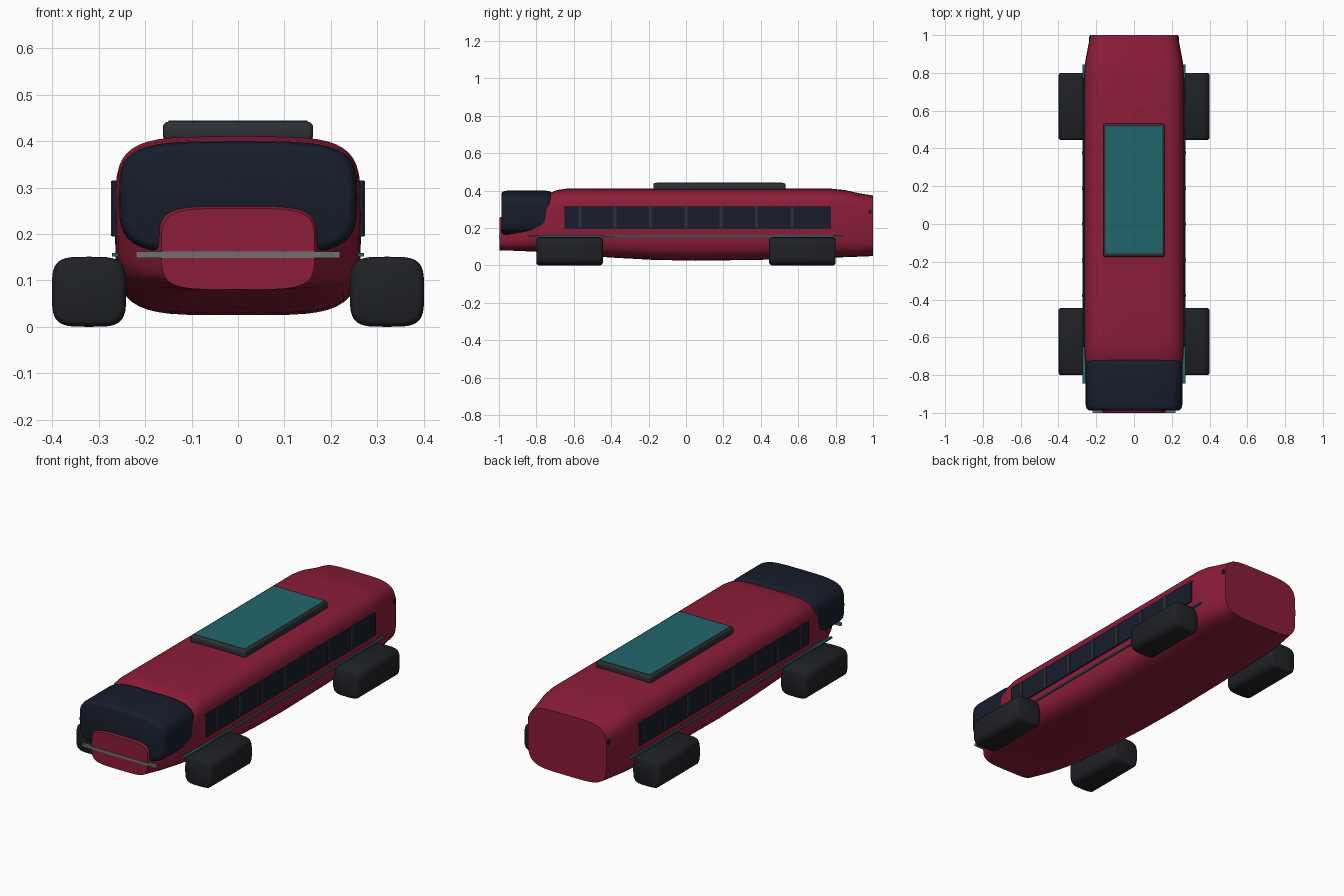
import bpy, bmesh, math

if "Cube" in bpy.data.objects:
    bpy.data.objects.remove(bpy.data.objects["Cube"])

def material(name, rgb):
    m = bpy.data.materials.new(name)
    m.diffuse_color = (*rgb, 1)
    m.use_nodes = True
    m.node_tree.nodes["Principled BSDF"].inputs["Base Color"].default_value = m.diffuse_color
    return m

RED = material("crimson", (0.26, 0.012, 0.04))
NAVY = material("dark_glass", (0.008, 0.012, 0.024))
TEAL = material("teal", (0.015, 0.13, 0.15))
RUBBER = material("rubber", (0.014, 0.015, 0.018))
TRIM = material("dark_trim", (0.028, 0.029, 0.036))
METAL = material("bumper_grey", (0.16, 0.16, 0.17))

def finish(bm, name, mat):
    bmesh.ops.recalc_face_normals(bm, faces=bm.faces)
    me = bpy.data.meshes.new(name)
    bm.to_mesh(me)
    bm.free()
    ob = bpy.data.objects.new(name, me)
    bpy.context.collection.objects.link(ob)
    me.materials.append(mat)
    bpy.ops.object.select_all(action='DESELECT')
    ob.select_set(True)
    bpy.context.view_layer.objects.active = ob
    bpy.ops.object.shade_smooth_by_angle(angle=math.radians(40))
    return ob

def loft(name, sections, mat, cx=0, power=4, n=48):
    """Superellipse sections (y, half width, z bottom, z top) skinned along y."""
    bm = bmesh.new()
    rings = []
    for y, w, z0, z1 in sections:
        ring = []
        for i in range(n):
            a = 2 * math.pi * i / n
            c, s = math.cos(a), math.sin(a)
            px = math.copysign(abs(c) ** (2 / power), c)
            pz = math.copysign(abs(s) ** (2 / power), s)
            ring.append(bm.verts.new((cx + w * px, y, (z0 + z1) / 2 + (z1 - z0) / 2 * pz)))
        rings.append(ring)
    for a, b in zip(rings, rings[1:]):
        for i in range(n):
            bm.faces.new((a[i], a[(i + 1) % n], b[(i + 1) % n], b[i]))
    bm.faces.new(rings[0])
    bm.faces.new(rings[-1])
    return finish(bm, name, mat)

def box(name, x, y, z, mat, bevel=0):
    bm = bmesh.new()
    bmesh.ops.create_cube(bm, size=1)
    for v in bm.verts:
        v.co = [lo + (c + 0.5) * (hi - lo) for c, (lo, hi) in zip(v.co, (x, y, z))]
    if bevel:
        bmesh.ops.bevel(bm, geom=bm.edges[:], offset=bevel, segments=3,
                        profile=0.5, affect='EDGES')
    return finish(bm, name, mat)

# Long hull with tapered nose and cut-off tail
loft("body", [
    (-0.997, 0.165, 0.08, 0.255), (-0.90, 0.215, 0.078, 0.30),
    (-0.80, 0.247, 0.073, 0.347), (-0.74, 0.258, 0.068, 0.382),
    (-0.69, 0.262, 0.064, 0.403), (-0.64, 0.264, 0.06, 0.41),
    (-0.40, 0.265, 0.042, 0.41), (-0.18, 0.265, 0.03, 0.41),
    (0.05, 0.265, 0.025, 0.41), (0.40, 0.265, 0.03, 0.41),
    (0.78, 0.265, 0.042, 0.41), (0.85, 0.26, 0.044, 0.403),
    (0.93, 0.245, 0.047, 0.385), (1.0, 0.232, 0.05, 0.374)], RED, power=4.5)

# Wraparound windscreen
loft("windscreen", [
    (-0.987, 0.235, 0.172, 0.382), (-0.983, 0.245, 0.163, 0.391),
    (-0.972, 0.253, 0.157, 0.397), (-0.955, 0.256, 0.155, 0.40),
    (-0.75, 0.256, 0.155, 0.40), (-0.73, 0.253, 0.157, 0.397),
    (-0.718, 0.243, 0.165, 0.388)], NAVY, power=4)

# Front bumper bar and rear window
box("front_bumper", (-0.22, 0.22), (-1.0, -0.985), (0.148, 0.162), METAL)
box("rear_window", (-0.237, 0.237), (0.975, 0.992), (0.275, 0.30), NAVY)

# Roof unit with panel
box("roof_unit", (-0.162, 0.162), (-0.175, 0.532), (0.40, 0.442), TRIM, 0.012)
box("roof_panel", (-0.15, 0.15), (-0.157, 0.517), (0.42, 0.444), TEAL)

for side, s in (("left", -1), ("right", 1)):
    def span(a, b):
        return tuple(sorted((s * a, s * b)))
    # Rounded wheel pods
    for end, y0 in (("front", -0.80), ("rear", 0.445)):
        y1 = y0 + 0.355
        loft(f"{end}_wheel_{side}", [
            (y0, 0.068, 0.012, 0.138), (y0 + 0.004, 0.075, 0.005, 0.146),
            (y0 + 0.014, 0.08, 0.0, 0.151), (y1 - 0.014, 0.08, 0.0, 0.151),
            (y1 - 0.004, 0.075, 0.005, 0.146), (y1, 0.068, 0.012, 0.138)],
            RUBBER, cx=s * 0.321, power=4)
    # Window strip, pillars and side stripe
    box(f"side_window_{side}", span(0.255, 0.271), (-0.65, 0.775), (0.195, 0.315), NAVY)
    for i in range(7):
        y = -0.568 + i * 0.189
        box(f"pillar_{side}_{i}", span(0.258, 0.274), (y - 0.008, y + 0.008),
            (0.196, 0.314), TRIM)
    box(f"side_stripe_{side}", span(0.258, 0.272), (-0.845, 0.845), (0.151, 0.159), TEAL)
